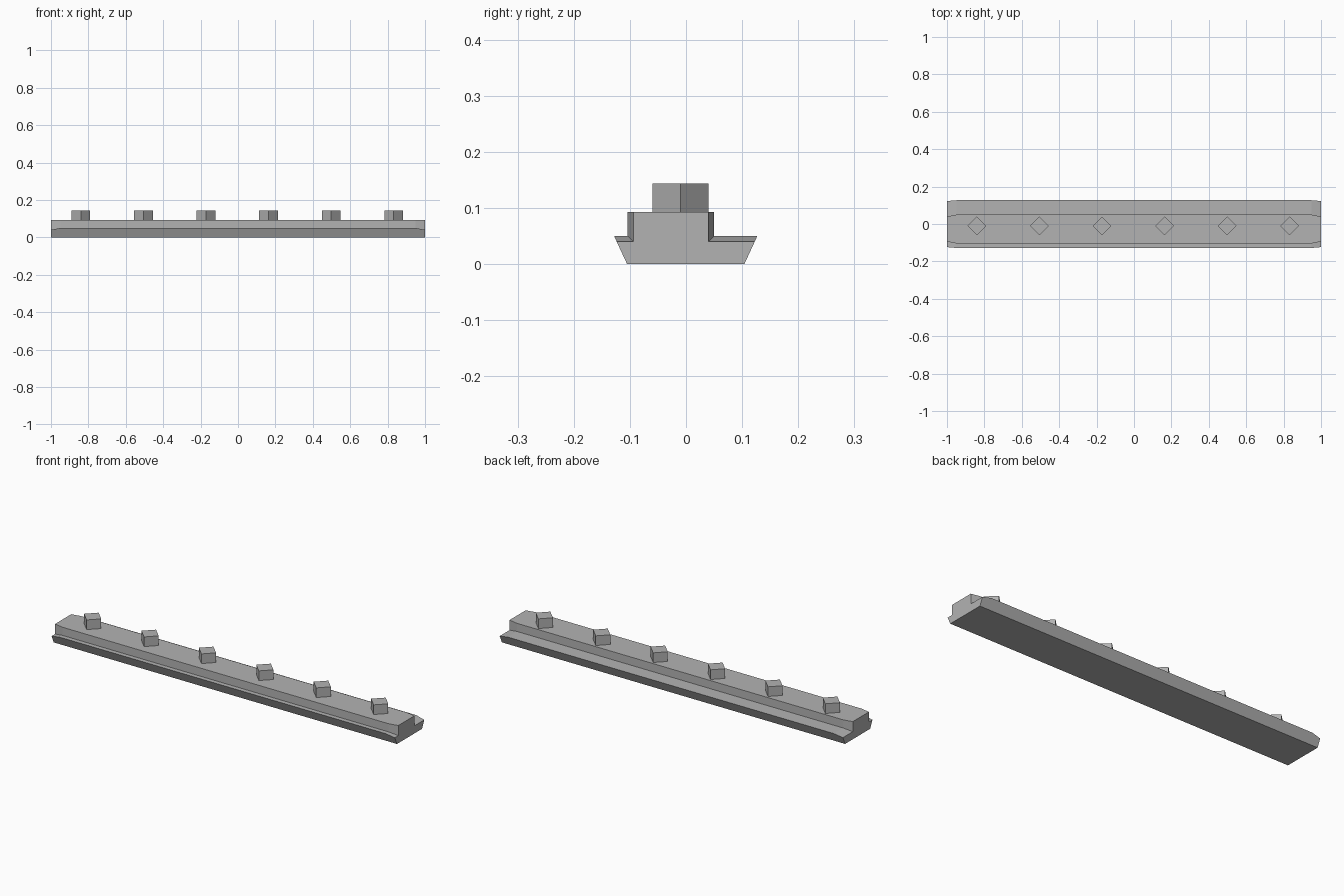
import bpy
import bmesh

cube = bpy.data.objects.get("Cube")
if cube:
    bpy.data.objects.remove(cube, do_unlink=True)

GREY = (0.45, 0.45, 0.45, 1.0)
grey = bpy.data.materials.new("stone grey")
grey.use_nodes = True
grey.diffuse_color = GREY
grey.node_tree.nodes["Principled BSDF"].inputs["Base Color"].default_value = GREY


def add_object(name, bm):
    bmesh.ops.recalc_face_normals(bm, faces=bm.faces)
    mesh = bpy.data.meshes.new(name)
    bm.to_mesh(mesh)
    bm.free()
    mesh.materials.append(grey)
    obj = bpy.data.objects.new(name, mesh)
    bpy.context.collection.objects.link(obj)
    return obj


# Stepped rail: flared base, uneven ledges and a raised wall, as (y, z)
middle = [(-0.105, 0), (0.104, 0), (0.127, 0.05), (0.05, 0.05),
          (0.05, 0.093), (-0.104, 0.093), (-0.104, 0.05), (-0.128, 0.05)]
# End section: ledges dip and the wall narrows
end = [(-0.105, 0), (0.104, 0), (0.1225, 0.04), (0.04, 0.04),
       (0.04, 0.093), (-0.094, 0.093), (-0.094, 0.04), (-0.1235, 0.04)]

bm = bmesh.new()
stations = [(-1, end), (-0.95, middle), (0.95, middle), (1, end)]
rings = [[bm.verts.new((x, y, z)) for y, z in section] for x, section in stations]
for a, b in zip(rings, rings[1:]):
    for i in range(len(a)):
        j = (i + 1) % len(a)
        bm.faces.new((a[i], a[j], b[j], b[i]))
bm.faces.new(rings[0])
bm.faces.new(rings[-1])
add_object("stepped_rail", bm)

# Row of square pegs turned corner-on
for n in range(6):
    bm = bmesh.new()
    bmesh.ops.create_cone(bm, cap_ends=True, segments=4,
                          radius1=0.05, radius2=0.05, depth=0.051)
    peg = add_object(f"peg_{n + 1}", bm)
    peg.location = (-0.84 + n * 0.3345, -0.01, 0.1185)
